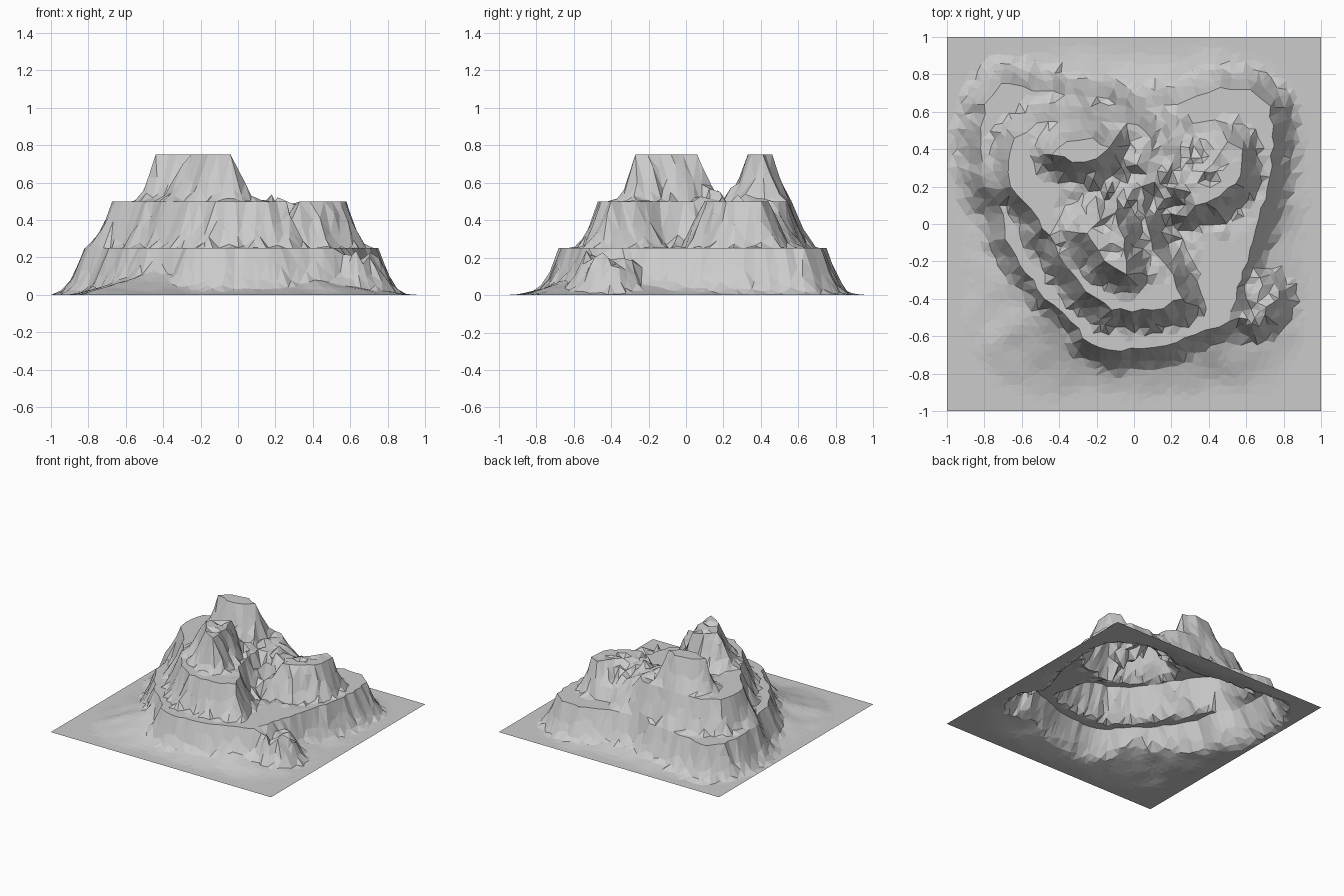
import bpy
import random
from mathutils import Vector, noise
from mathutils.geometry import delaunay_2d_cdt, intersect_point_line

random.seed(4)
cube = bpy.data.objects.get("Cube")
if cube:
    bpy.data.objects.remove(cube, do_unlink=True)

STEP = 0.25      # height of one terrace
SPACING = 0.045  # distance between surface points

# Terrace rims as plan outlines, in hundredths of a unit
lower_rim = [(-82, 40), (-80, 64), (-71, 75), (-50, 71), (-20, 68), (0, 61), (28, 66),
             (46, 73), (62, 72), (73, 63), (75, 42), (71, 18), (65, -3), (61, -20),
             (55, -34), (51, -52), (33, -59), (17, -65), (-7, -68), (-23, -64),
             (-34, -52), (-48, -40), (-61, -22), (-69, -8), (-72, 10), (-80, 20)]
middle_rim = [(-67, 34), (-64, 46), (-52, 54), (-36, 56), (-18, 55), (2, 53), (9, 46),
              (8, 34), (4, 20), (6, 4), (10, -14), (21, -27), (26, -40), (10, -46),
              (-12, -46), (-26, -36), (-38, -20), (-45, -6), (-55, 8), (-66, 20)]
east_rim = [(33, 10), (46, 15), (57, 26), (58, 40), (50, 44), (42, 32), (34, 22)]
north_peak = [(-44, 37), (-36, 44), (-22, 46), (-13, 41), (-20, 35), (-33, 33)]
south_peak = [(-25, -5), (-18, 2), (-10, 6), (-5, -8), (-4, -27), (-11, -23), (-19, -14)]


def outline(points, spacing, wander):
    """Resample a closed plan outline and let it wander slightly."""
    corners = [Vector((x / 100, y / 100)) for x, y in points]
    loop = []
    for a, b in sides(corners):
        count = max(1, round((b - a).length / spacing))
        for i in range(count):
            shift = Vector((random.uniform(-1, 1), random.uniform(-1, 1)))
            loop.append(a.lerp(b, i / count) + shift * wander * (i > 0))
    return loop


def sides(loop):
    return list(zip(loop, loop[1:] + loop[:1]))


def outside_distance(p, loop):
    """Distance outside the outline (zero inside) and distance to its edge."""
    inside, nearest = False, 9.0
    for a, b in sides(loop):
        if (a.y > p.y) != (b.y > p.y):
            if p.x < a.x + (b.x - a.x) * (p.y - a.y) / (b.y - a.y):
                inside = not inside
        foot, t = intersect_point_line(p, a, b)
        foot = a.lerp(b, min(max(t, 0), 1))
        nearest = min(nearest, (p - foot).length)
    return (0.0 if inside else nearest), nearest


def wobble(p, scale, seed):
    return noise.noise(Vector((p.x * scale, p.y * scale, seed)))


def near(p, x, y, radius):
    """One at the given place, fading to zero at the radius."""
    return max(0, 1 - (p - Vector((x, y))).length / radius)


def rims(*shapes):
    return [outline(shape, 0.06, 0.012) for shape in shapes]


# Each level: its outlines, wall width, wall curvature and gully strength
levels = [
    (rims(lower_rim), 0.15, 1.7, 0.2),
    (rims(middle_rim, east_rim), 0.115, 1.3, 0.35),
    (rims(north_peak, south_peak), 0.115, 1.3, 0.35),
]
all_rims = [loop for loops, width, power, gully in levels for loop in loops]


def height(p):
    z, rim_gap = 0.0, 9.0
    for index, (loops, width, power, gully) in enumerate(levels):
        rise = 0.0
        for loop in loops:
            gap, edge = outside_distance(p, loop)
            rim_gap = min(rim_gap, edge)
            # gullies and ridges vary the slope of the wall
            reach = width * (1 + gully * (wobble(p, 7, index) + 0.7 * wobble(p, 17, index + 5)))
            if index == 1:
                # gentle slope into the valley and its northern saddle
                reach += 0.2 * min(1, 1.6 * near(p, 0.23, 0.32, 0.34))
            if index == 2:
                # broken shoulder west of the southern peak
                reach += 0.1 * near(p, -0.32, -0.04, 0.2)
            rise += max(0.0, 1 - gap / max(reach, 0.03)) ** power
        z += STEP * min(rise, 1)
    # low apron of scree around the foot, a rounded square in plan
    radius = (abs(p.x) ** 5 + abs(p.y) ** 5) ** 0.2 + 0.05 * wobble(p, 6, 40)
    z = max(z, 0.16 * min(1, max(0, 0.93 - radius) / 0.45) ** 1.6)
    # rocky spur at the front corner
    spur = min(1, 2.2 * near(p, 0.62, -0.41, 0.24))
    z = max(z, spur * (0.18 + 0.08 * wobble(p, 15, 50)))
    # broken rock in the hollow between the peaks and on the east ridge
    centre = near(p, 0, 0.08, 0.42)
    east = near(p, 0.42, 0.22, 0.3)
    rough = min(1, 1.7 * max(centre, east)) * min(1, rim_gap / 0.05)
    z += rough * (0.1 * wobble(p, 14, 20) + random.uniform(-0.04, 0.035))
    if east > centre:
        z = min(z, 2 * STEP)
    return min(max(z, 0.0), 3 * STEP)


# Points: square border, rims, then a jittered field
points, edges = [], []


def add_loop(loop):
    start, total = len(points), len(loop)
    points.extend(loop)
    edges.extend((start + i, start + (i + 1) % total) for i in range(total))


add_loop(outline([(-100, -100), (100, -100), (100, 100), (-100, 100)], 0.1, 0))
for rim in all_rims:
    add_loop(rim)

cells = int(2 / SPACING)
for row in range(1, cells):
    for column in range(1, cells):
        p = Vector((column + 0.5 * (row % 2) - 0.25, row)) * (2 / cells) - Vector((1, 1))
        p += Vector((random.uniform(-1, 1), random.uniform(-1, 1))) * SPACING * 0.33
        if max(abs(p.x), abs(p.y)) > 0.97:
            continue
        if min(outside_distance(p, rim)[1] for rim in all_rims) > SPACING * 0.5:
            points.append(p)

flat = delaunay_2d_cdt(points, edges, [], 0, 0.0001)
surface = [(p.x, p.y, height(p)) for p in flat[0]]

# Mountain surface, one open faceted sheet
mesh = bpy.data.meshes.new("terraced_mountain")
mesh.from_pydata(surface, [], [list(face) for face in flat[2]])
mesh.update()
mountain = bpy.data.objects.new("terraced_mountain", mesh)
bpy.context.scene.collection.objects.link(mountain)

stone = bpy.data.materials.new("grey stone")
stone.use_nodes = True
grey = (0.6, 0.6, 0.6, 1)
stone.diffuse_color = grey
stone.node_tree.nodes["Principled BSDF"].inputs["Base Color"].default_value = grey
mesh.materials.append(stone)
